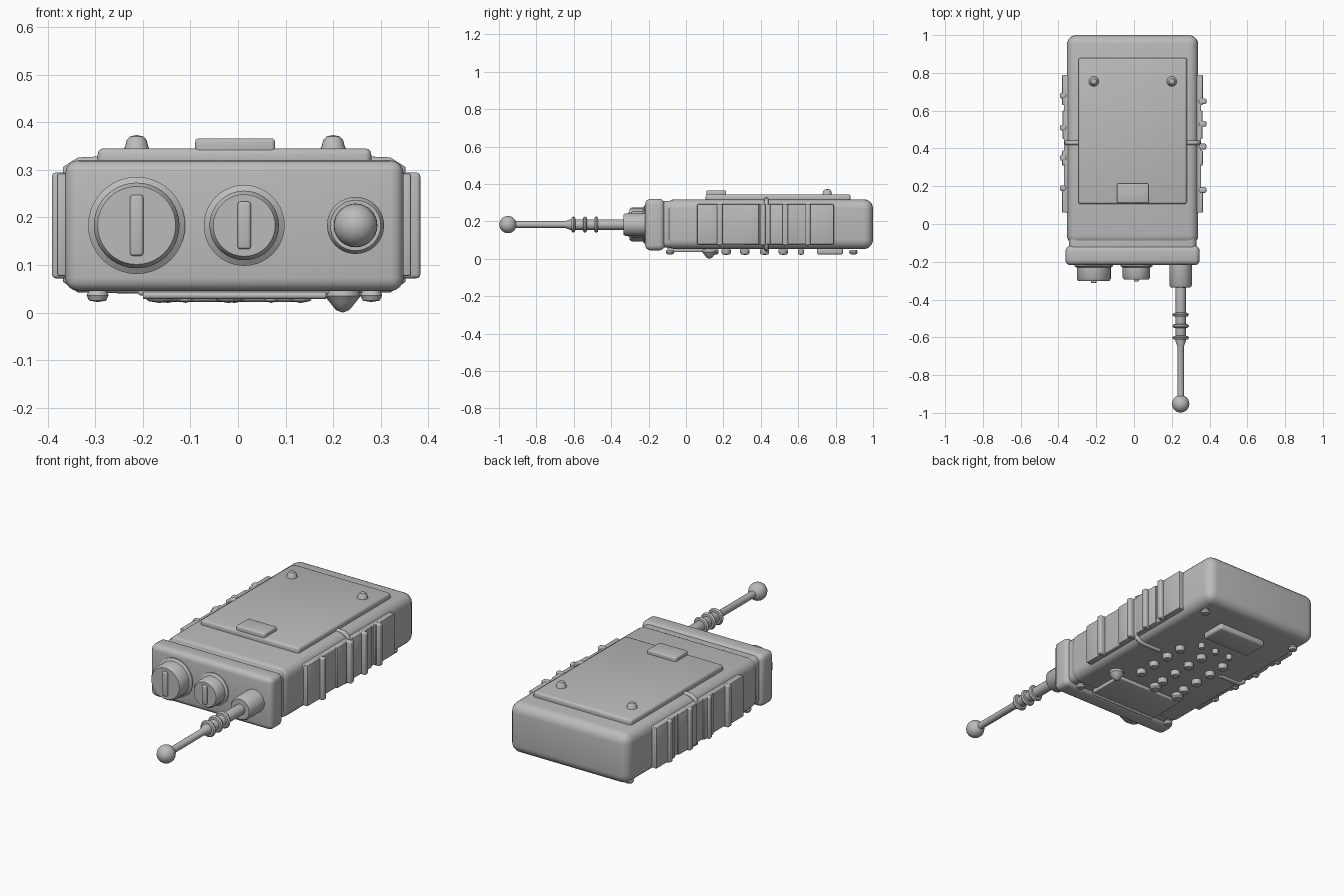
import bpy
import bmesh
import math
from mathutils import Matrix, Vector

cube = bpy.data.objects.get("Cube")
if cube:
    bpy.data.objects.remove(cube, do_unlink=True)

grey = bpy.data.materials.new("plain grey")
grey.use_nodes = True
GREY = (0.5, 0.5, 0.5, 1)
grey.diffuse_color = GREY
grey.node_tree.nodes["Principled BSDF"].inputs["Base Color"].default_value = GREY


def finish(name, bm, angle=35):
    bmesh.ops.recalc_face_normals(bm, faces=bm.faces)
    mesh = bpy.data.meshes.new(name)
    bm.to_mesh(mesh)
    bm.free()
    obj = bpy.data.objects.new(name, mesh)
    bpy.context.collection.objects.link(obj)
    mesh.materials.append(grey)
    bpy.ops.object.select_all(action="DESELECT")
    obj.select_set(True)
    bpy.context.view_layer.objects.active = obj
    bpy.ops.object.shade_smooth_by_angle(angle=math.radians(angle))
    return obj


def box(name, xs, ys, zs, bevel=0.0, segments=3):
    """Rounded box given its extent along each axis."""
    bm = bmesh.new()
    size = [b - a for a, b in (xs, ys, zs)]
    mid = [(a + b) / 2 for a, b in (xs, ys, zs)]
    bmesh.ops.create_cube(bm, size=1, matrix=Matrix.Translation(mid) @ Matrix.Diagonal((*size, 1)))
    if bevel:
        bmesh.ops.bevel(bm, geom=bm.edges[:], offset=bevel, segments=segments,
                        profile=0.5, affect="EDGES", clamp_overlap=True)
    return finish(name, bm)


def lathe(name, profile, origin, axis, sides=32):
    """Turn (radius, distance) points around an axis."""
    bm = bmesh.new()
    verts = [bm.verts.new((r, 0, d)) for r, d in profile]
    edges = [bm.edges.new(pair) for pair in zip(verts, verts[1:])]
    bmesh.ops.spin(bm, geom=verts + edges, cent=(0, 0, 0), axis=(0, 0, 1),
                   angle=math.tau, steps=sides, use_duplicate=False)
    bmesh.ops.remove_doubles(bm, verts=bm.verts, dist=0.0004)
    turn = Vector((0, 0, 1)).rotation_difference(Vector(axis)).to_matrix().to_4x4()
    bm.transform(Matrix.Translation(origin) @ turn)
    return finish(name, bm)


def rod(name, points, radius):
    """Round bar along a path of straight pieces."""
    curve = bpy.data.curves.new(name, "CURVE")
    curve.dimensions = "3D"
    curve.bevel_depth = radius
    curve.bevel_resolution = 3
    curve.use_fill_caps = True
    spline = curve.splines.new("POLY")
    spline.points.add(len(points) - 1)
    for point, co in zip(spline.points, points):
        point.co = (*co, 1)
    curve.materials.append(grey)
    obj = bpy.data.objects.new(name, curve)
    bpy.context.collection.objects.link(obj)
    return obj


FRONT, UP, DOWN = (0, -1, 0), (0, 0, 1), (0, 0, -1)
MID = -0.008

# Case and the front collar with its groove
box("case", (-0.355, 0.34), (-0.11, 1.0), (0.052, 0.318), 0.05, 5)
box("case_neck", (-0.345, 0.33), (-0.18, 0.0), (0.06, 0.31), 0.03)
box("front_collar", (-0.363, 0.348), (-0.218, -0.115), (0.045, 0.32), 0.028, 4)

# Battery lid, latch and screws
box("battery_lid", (-0.295, 0.28), (0.105, 0.88), (0.3, 0.345), 0.013)
box("lid_latch", (-0.09, 0.078), (0.11, 0.215), (0.33, 0.366), 0.008)
for x in (-0.213, 0.2):
    lathe("lid_screw", [(0, 0), (0.028, 0), (0.024, 0.008), (0.021, 0.02),
                        (0.014, 0.028), (0, 0.031)], (x, 0.755, 0.342), UP, 20)

# Control knobs with grip bars
for name, x, r, depth, bar in (("large_knob", -0.213, 0.102, 0.087, 0.064),
                               ("small_knob", 0.013, 0.085, 0.08, 0.05)):
    lathe(name, [(0, -0.02), (r, -0.02), (r, 0.008), (r - 0.012, 0.016),
                 (r - 0.012, depth - 0.012), (r - 0.02, depth), (0, depth)],
          (x, -0.215, 0.183), FRONT, 40)
    box(name + "_bar", (x - 0.014, x + 0.014), (-0.225 - depth, -0.26),
        (0.183 - bar, 0.183 + bar), 0.006)

# Antenna: socket, stepped mast, rings and ball tip
ANTENNA = (0.247, -0.2, 0.183)
lathe("antenna_socket", [(0, 0), (0.06, 0), (0.06, 0.125), (0.053, 0.135), (0, 0.135)],
      ANTENNA, FRONT)
lathe("antenna_mast", [(0, 0.12), (0.028, 0.12), (0.028, 0.42), (0.018, 0.445),
                       (0.018, 0.74), (0, 0.74)], ANTENNA, FRONT, 24)
for d in (0.28, 0.34, 0.402):
    lathe("antenna_ring", [(0.024, d - 0.011), (0.038, d - 0.009), (0.044, d),
                           (0.038, d + 0.009), (0.024, d + 0.011)], ANTENNA, FRONT, 28)
ball = [(0.046 * math.sin(t * math.pi / 14), 0.752 - 0.046 * math.cos(t * math.pi / 14))
        for t in range(15)]
lathe("antenna_tip", ball, ANTENNA, FRONT, 28)

# Ribbed grips on both sides
for side in (-1, 1):
    def span(inner, outer):
        return sorted((MID + side * inner, MID + side * outer))
    box("grip_plate", span(0.33, 0.363), (0.06, 0.79), (0.077, 0.292), 0.006)
    for y0, y1, out in ((0.06, 0.19, 0.372), (0.31, 0.39, 0.372),
                        (0.45, 0.6, 0.37), (0.63, 0.79, 0.372)):
        box("grip_pad", span(0.35, out), (y0, y1), (0.077, 0.292), 0.004, 2)
    ribs = (0.18, 0.41, 0.53, 0.65) if side > 0 else (0.19, 0.35, 0.51, 0.68)
    for y in ribs:
        box("grip_rib", span(0.35, 0.391 if side > 0 else 0.383), (y - 0.015, y + 0.015),
            (0.072, 0.294), 0.008)
    # Band hugging the case, broken by the lid and the keypad
    path = ((0.27, 0.317), (0.325, 0.315), (0.35, 0.3), (0.35, 0.07),
            (0.325, 0.053), (0.2, 0.051))
    rod("case_band", [(MID + side * x, 0.43, z) for x, z in path], 0.012)

# Underside: feet, speaker panel, display
for x in (-0.295, 0.28):
    for y in (-0.085, 0.895):
        lathe("foot", [(0, 0), (0.018, 0), (0.023, 0.012), (0.018, 0.023), (0, 0.026)],
              (x, y, 0.048), DOWN, 20)
box("speaker_panel", (-0.21, 0.19), (-0.1, 0.105), (0.036, 0.06), 0.005)
rod("panel_edge", [(-0.2, -0.1, 0.036), (0.185, -0.1, 0.036)], 0.008)
box("display", (-0.155, 0.13), (0.7, 0.84), (0.022, 0.06), 0.011)

# Underside: talk button and keypad
lathe("talk_button", [(0, 0), (0.036, 0), (0.038, 0.015), (0.026, 0.03),
                      (0.014, 0.045), (0, 0.05)], (0.22, 0.125, 0.05), DOWN, 24)


def key(x, y, r):
    lathe("key", [(0, 0), (r, 0), (r, 0.018), (r * 0.8, 0.026), (0, 0.03)],
          (x, y, 0.05), DOWN, 20)


for x in (-0.02, -0.165):
    key(x, 0.145, 0.03)
for y in (0.215, 0.315, 0.42, 0.52):
    for column in (-1, 0, 1):
        key(MID + column * 0.14, y, 0.025)
for x in (-0.11, -0.02, 0.07):
    key(x, 0.615, 0.016)
